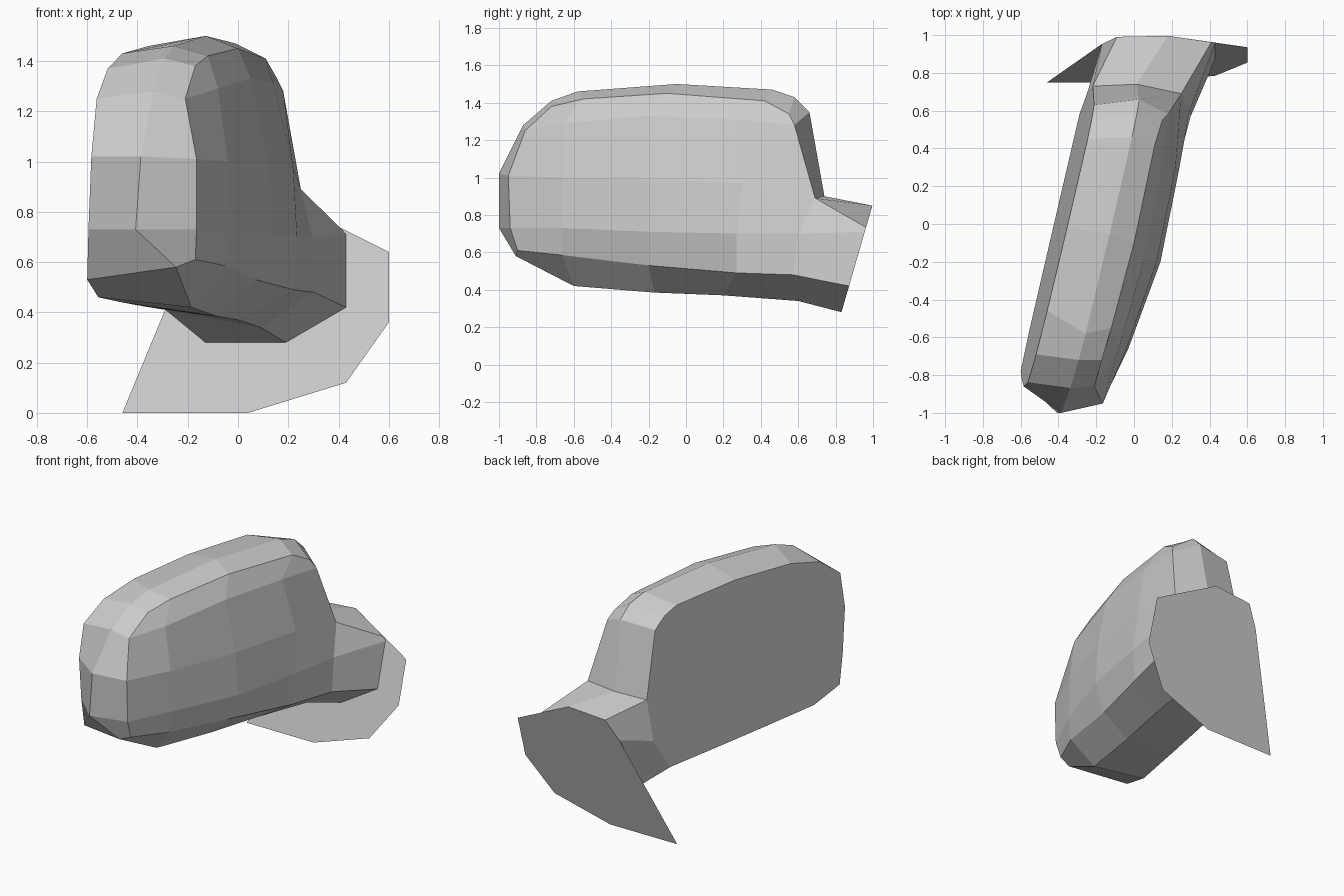
import bpy
import bmesh

cube = bpy.data.objects.get("Cube")
if cube:
    bpy.data.objects.remove(cube, do_unlink=True)

grey = bpy.data.materials.new("light_grey")
grey.use_nodes = True
grey.diffuse_color = (0.6, 0.6, 0.6, 1)
grey.node_tree.nodes["Principled BSDF"].inputs["Base Color"].default_value = (0.6, 0.6, 0.6, 1)


def build(name, polygons, recalculate=False):
    """Make an object from polygons given as point lists, welding shared points."""
    bm = bmesh.new()
    for polygon in polygons:
        bm.faces.new([bm.verts.new(point) for point in polygon])
    bmesh.ops.remove_doubles(bm, verts=bm.verts, dist=0.0001)
    if recalculate:
        bmesh.ops.recalc_face_normals(bm, faces=bm.faces)
    mesh = bpy.data.meshes.new(name)
    bm.to_mesh(mesh)
    bm.free()
    mesh.materials.append(grey)
    bpy.context.collection.objects.link(bpy.data.objects.new(name, mesh))


def band(first, second, skip=()):
    """Quads between two closed rings, leaving out the skipped segments."""
    count = len(first)
    return [(first[i], first[(i + 1) % count], second[(i + 1) % count], second[i])
            for i in range(count) if i not in skip]


def glass_x(y, z):
    """The slanted plane of the mirror glass."""
    return -.6 + .235 * (y + .78) + .072 * (z - .53)


def plate_y(z):
    """The leaning plane of the mounting plate."""
    return .75 + .29 * z


# Outer side of the housing: rows from the lower crease to the top, front to rear
side = [
    [(-.17, -.9, .61), (-.05, -.66, .585), (.07, -.2, .53), (.22, .27, .49), (.3, .57, .48)],
    [(-.165, -.94, .73), (-.03, -.66, .73), (.14, -.2, .71), (.235, .27, .7), (.295, .6, .7)],
    [(-.165, -.95, 1.01), (-.04, -.66, 1), (.12, -.2, .99), (.22, .3, .97), (.25, .69, .89)],
    [(-.21, -.86, 1.25), (-.08, -.66, 1.29), (.05, -.2, 1.33), (.14, .27, 1.31), (.18, .58, 1.28)],
    [(-.17, -.72, 1.38), (-.12, -.55, 1.42), (0, -.1, 1.45), (.11, .42, 1.41), (.15, .55, 1.34)],
]

# Rim of that side, running up the front, along the top, down the rear and back
rim = ([row[0] for row in side] + side[-1][1:]
       + [row[-1] for row in side[-2::-1]] + side[0][-2:0:-1])

# Outermost ridge (y, z), deeper along the underside
ridge_outline = [
    (-.91, .58), (-1, .73), (-1, 1.02), (-.87, 1.28), (-.72, 1.41), (-.58, 1.46),
    (-.05, 1.5), (.46, 1.47), (.58, 1.43), (.66, 1.35), (.74, .9), (.72, .6),
    (.6, .34), (.2, .37), (-.17, .385), (-.6, .42)]
ridge = [(glass_x(y, z) + (.38 if z < .59 else .23), y, z) for y, z in ridge_outline]

# Flat mirror glass (y, z)
glass_outline = [
    (-.78, .53), (-.82, .73), (-.86, 1.02), (-.84, 1.25), (-.69, 1.37), (-.46, 1.43),
    (-.02, 1.46), (.45, 1.44), (.55, 1.4), (.63, 1.33), (.73, .9), (.7, .62),
    (.58, .41), (.18, .425), (-.17, .44), (-.57, .46)]
glass = [(glass_x(y, z), y, z) for y, z in glass_outline]

# Neck from the lower rear opening of the housing to the plate
opening = [glass[12], ridge[12], rim[12], rim[11], rim[10], ridge[10], glass[10], glass[11]]
neck_end = [(x, plate_y(z), z) for x, z in [
    (-.13, .28), (.19, .28), (.43, .42), (.43, .71),
    (.41, .733), (.18, .85), (-.09, .83), (-.17, .7)]]

# Housing shell with its neck
shell = band(glass, ridge, skip=(10, 11)) + band(ridge, rim, skip=(10, 11))
for lower, upper in zip(side, side[1:]):
    for i in range(len(lower) - 1):
        shell.append((lower[i], lower[i + 1], upper[i + 1], upper[i]))
build("mirror_housing", shell + band(opening, neck_end), recalculate=True)
build("mirror_glass", [glass])

# Thin mounting plate, sharing its top edge with the neck
plate = [(-.46, 0), (.04, 0), (.43, .12), (.6, .36), (.6, .64),
         (.18, .85), (-.09, .83), (-.17, .7)]
build("mounting_plate", [[(x, plate_y(z), z) for x, z in plate]])
